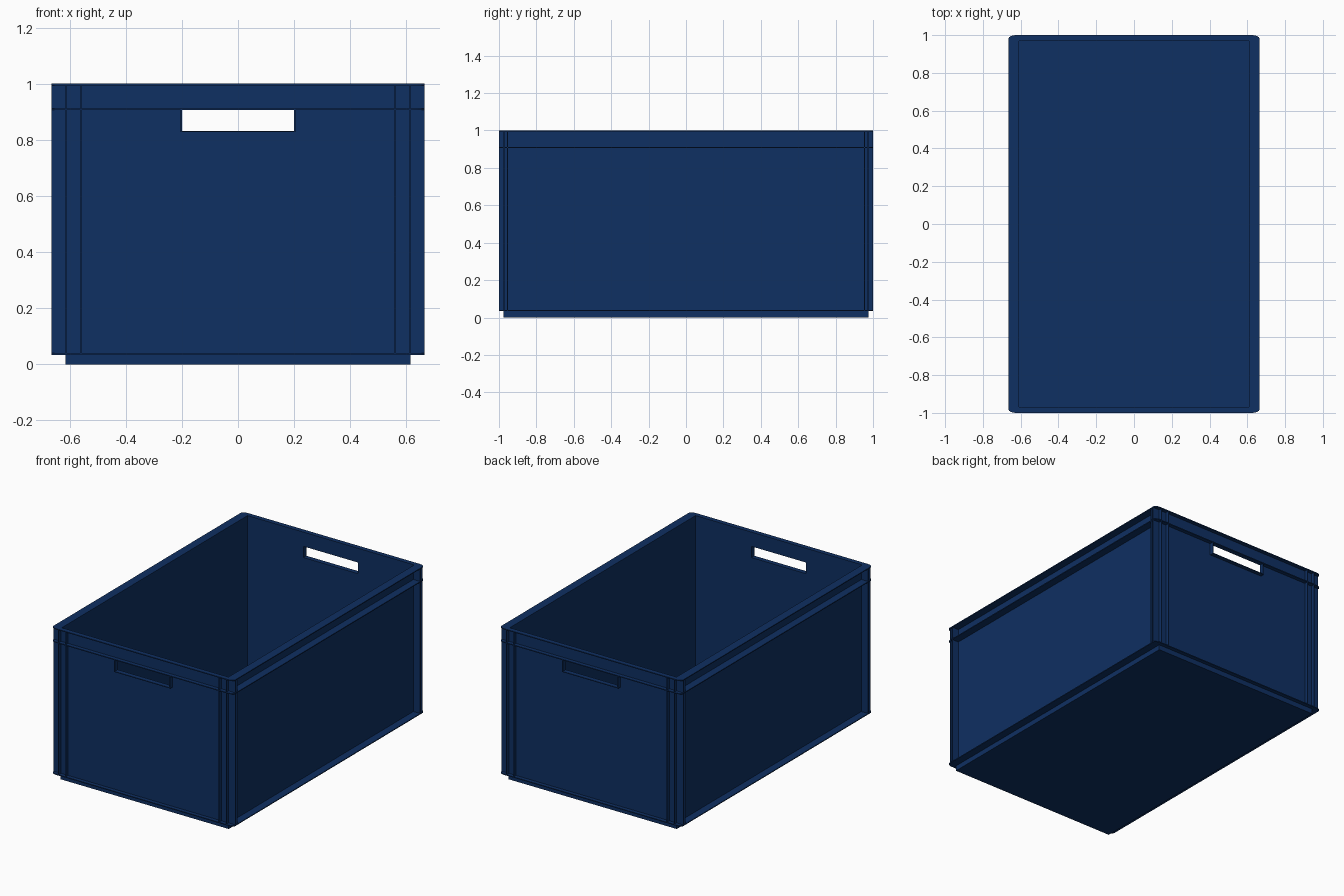
import bpy, bmesh, math

if "Cube" in bpy.data.objects:
    bpy.data.objects.remove(bpy.data.objects["Cube"])

WX, WY = 0.615, 0.975      # outer wall faces
FX, FY = 0.665, 1.0        # outer edge of flanges and fins
T = 0.006                  # sheet thickness

blue = bpy.data.materials.new("dark_blue_plastic")
blue.diffuse_color = (0.0045, 0.029, 0.122, 1)
blue.use_nodes = True
blue.node_tree.nodes["Principled BSDF"].inputs["Base Color"].default_value = blue.diffuse_color


def finish(bm, name):
    bmesh.ops.recalc_face_normals(bm, faces=bm.faces[:])
    me = bpy.data.meshes.new(name)
    bm.to_mesh(me)
    bm.free()
    ob = bpy.data.objects.new(name, me)
    me.materials.append(blue)
    bpy.context.collection.objects.link(ob)
    return ob


def box(name, x0, x1, y0, y1, z0, z1):
    bm = bmesh.new()
    bmesh.ops.create_cube(bm, size=1)
    for v in bm.verts:
        v.co = ((x0 + x1) / 2 + v.co.x * (x1 - x0),
                (y0 + y1) / 2 + v.co.y * (y1 - y0),
                (z0 + z1) / 2 + v.co.z * (z1 - z0))
    return finish(bm, name)


def flange(name, z0, z1):
    # flat ring around the walls with slightly rounded outer corners
    n, rx, ry = 5, 0.04, 0.02
    bm = bmesh.new()
    rows = []
    for q, (sx, sy) in enumerate(((1, 1), (-1, 1), (-1, -1), (1, -1))):
        for i in range(n):
            a = math.pi / 2 * (q + i / (n - 1))
            ox = sx * (FX - rx) + rx * math.cos(a)
            oy = sy * (FY - ry) + ry * math.sin(a)
            ix, iy = sx * WX, sy * WY
            rows.append([bm.verts.new(p) for p in
                         ((ox, oy, z0), (ox, oy, z1), (ix, iy, z1), (ix, iy, z0))])
    for k in range(len(rows)):
        a, b = rows[k], rows[(k + 1) % len(rows)]
        for j in range(4):
            bm.faces.new((a[j], b[j], b[(j + 1) % 4], a[(j + 1) % 4]))
    bmesh.ops.remove_doubles(bm, verts=bm.verts[:], dist=1e-5)
    return finish(bm, name)


# open tray with two hand holes
tray = box("crate_tray", -WX, WX, -WY, WY, 0, 1)
cavity = box("cavity_cutter", -WX + T, WX - T, -WY + T, WY - T, T, 1.2)
holes = box("hand_hole_cutter", -0.2, 0.2, -1.2, 1.2, 0.832, 0.906)
for cutter in (cavity, holes):
    mod = tray.modifiers.new("cut", "BOOLEAN")
    mod.operation = "DIFFERENCE"
    mod.solver = "EXACT"
    mod.object = cutter
bpy.context.view_layer.update()
deps = bpy.context.evaluated_depsgraph_get()
cut_mesh = bpy.data.meshes.new_from_object(tray.evaluated_get(deps))
tray.modifiers.clear()
tray.data = cut_mesh
for cutter in (cavity, holes):
    bpy.data.objects.remove(cutter)

# horizontal flanges
flange("bottom_flange", 0.034, 0.034 + T)
flange("middle_flange", 0.906, 0.906 + T)
flange("top_rim", 1 - T, 1)

# vertical fins at the corners
for sx in (-1, 1):
    for sy in (-1, 1):
        ys = sorted((sy * WY, sy * (FY - 0.001)))
        for x in (WX, 0.562):
            xs = sorted((sx * x, sx * (x - 0.004)))
            box("end_fin", *xs, *ys, 0.034, 0.998)
        xs = sorted((sx * WX, sx * (FX - 0.001)))
        for y in (WY, 0.956):
            yy = sorted((sy * y, sy * (y - 0.004)))
            box("side_fin", *xs, *yy, 0.034, 0.998)

# lips around the hand holes
for sy in (-1, 1):
    ys = sorted((sy * WY, sy * FY))
    box("handle_lip_bottom", -0.205, 0.205, *ys, 0.827, 0.832)
    for sx in (-1, 1):
        xs = sorted((sx * 0.2, sx * 0.205))
        box("handle_lip_side", *xs, *ys, 0.832, 0.906)
